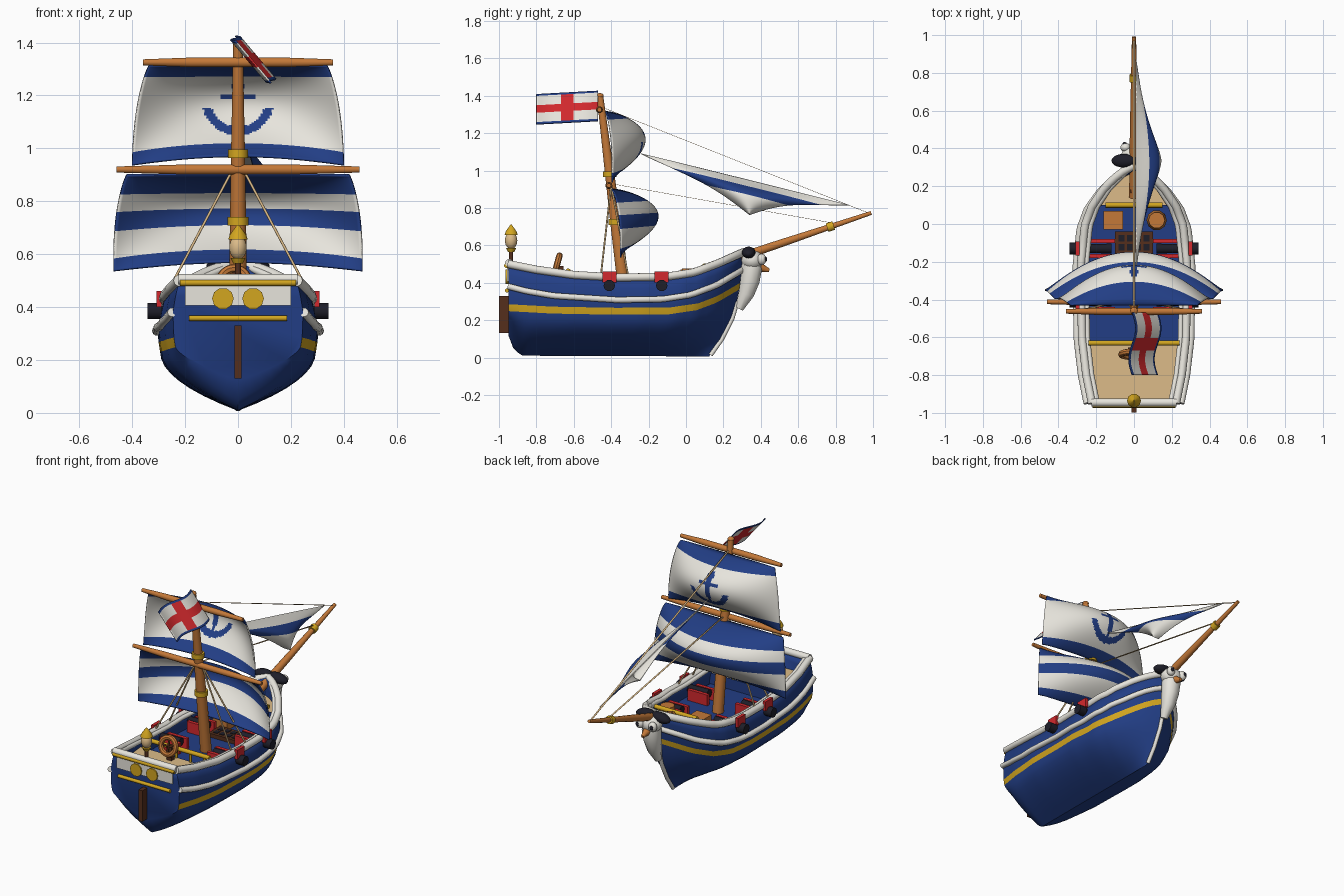
import bpy, bmesh, math
from mathutils import Vector

if "Cube" in bpy.data.objects:
    bpy.data.objects.remove(bpy.data.objects["Cube"])

def mat(name, c):
    m = bpy.data.materials.new(name)
    m.diffuse_color = (*c, 1)
    m.use_nodes = True
    m.node_tree.nodes["Principled BSDF"].inputs["Base Color"].default_value = m.diffuse_color
    return m

BLUE = mat("blue paint", (.016, .048, .235))
WHITE = mat("white", (.80, .78, .72))
GOLD = mat("gold", (.65, .38, .014))
WOOD = mat("orange wood", (.55, .19, .04))
BROWN = mat("dark brown", (.09, .028, .012))
RED = mat("red", (.65, .022, .026))
BLACK = mat("black", (.013, .013, .022))
TAN = mat("tan", (.72, .50, .25))

# ---------- helpers ----------
def finish(name, m, smooth=True):
    o = bpy.context.object
    o.name = name
    if m:
        o.data.materials.append(m)
    if smooth:
        bpy.ops.object.shade_smooth_by_angle(angle=math.radians(40))
    return o

def box(name, loc, size, m, rot=(0, 0, 0)):
    bpy.ops.mesh.primitive_cube_add(size=1, location=loc, rotation=rot)
    bpy.context.object.scale = size
    return finish(name, m, False)

def ball(name, loc, r, m, rot=(0, 0, 0)):
    bpy.ops.mesh.primitive_uv_sphere_add(segments=20, ring_count=12, radius=1, location=loc, rotation=rot)
    bpy.context.object.scale = r
    return finish(name, m)

def tube(name, pts, r, m):
    cu = bpy.data.curves.new(name, 'CURVE')
    cu.dimensions, cu.bevel_depth, cu.bevel_resolution, cu.use_fill_caps = '3D', 1, 3, True
    sp = cu.splines.new('POLY')
    sp.points.add(len(pts) - 1)
    for i, p in enumerate(pts):
        sp.points[i].co = (*p, 1)
        sp.points[i].radius = r[i] if isinstance(r, (list, tuple)) else r
    o = bpy.data.objects.new(name, cu)
    bpy.context.collection.objects.link(o)
    bpy.ops.object.select_all(action='DESELECT')
    o.select_set(True)
    bpy.context.view_layer.objects.active = o
    bpy.ops.object.convert(target='MESH')
    o = bpy.context.object
    o.data.materials.clear()
    return finish(name, m)

def grid(name, nu, nv, fn, mats, pick=None, thick=0, offset=0, cap=False):
    bm = bmesh.new()
    vs = [[bm.verts.new(fn(i / nu, j / nv)) for j in range(nv + 1)] for i in range(nu + 1)]
    for i in range(nu):
        for j in range(nv):
            f = bm.faces.new((vs[i][j], vs[i + 1][j], vs[i + 1][j + 1], vs[i][j + 1]))
            if pick:
                f.material_index = pick((i + .5) / nu, (j + .5) / nv, f.calc_center_median())
    if cap:
        bm.faces.new(vs[0])
    bmesh.ops.remove_doubles(bm, verts=bm.verts, dist=1e-5)
    bmesh.ops.recalc_face_normals(bm, faces=bm.faces)
    me = bpy.data.meshes.new(name)
    bm.to_mesh(me)
    bm.free()
    o = bpy.data.objects.new(name, me)
    bpy.context.collection.objects.link(o)
    for m in mats:
        me.materials.append(m)
    bpy.ops.object.select_all(action='DESELECT')
    o.select_set(True)
    bpy.context.view_layer.objects.active = o
    bpy.ops.object.shade_smooth_by_angle(angle=math.radians(40))
    if thick:
        s = o.modifiers.new("thickness", 'SOLIDIFY')
        s.thickness, s.offset = thick, offset
    return o

def interp(table, x):
    for (a, p), (b, q) in zip(table, table[1:]):
        if x <= b:
            return p + (q - p) * max(0, (x - a) / (b - a))
    return table[-1][1]

def lerp(a, b, t):
    return a + (b - a) * t

# ---------- hull ----------
BEAM = [(-.95, .222), (-.8, .252), (-.6, .275), (-.2, .28), (0, .26), (.1, .222), (.2, .152), (.27, .075), (.31, 0)]
SHEER = [(-.95, .50), (-.8, .47), (-.6, .442), (-.35, .428), (-.1, .432), (.05, .455), (.18, .505), (.31, .565)]
WALE = [(-.95, .38), (-.85, .355), (-.7, .33), (-.35, .308), (-.1, .312), (.05, .335), (.18, .385), (.31, .47)]
BAND = [(-.95, .285), (-.7, .272), (-.35, .266), (-.05, .268), (.1, .29), (.2, .33), (.31, .40)]
KEEL = [(-.95, .12), (-.92, .05), (-.87, .01), (.31, .006)]
STEM = [(0, .12), (.1, .19), (.21, .245), (.3, .272), (.45, .30), (.57, .31)]
R = 12

def hull_pt(s, k, side=1, out=0):
    y = -.95 + 1.26 * s
    b, top, w, keel, band = (interp(t, y) for t in (BEAM, SHEER, WALE, KEEL, BAND))
    bulge = .024 * min(1, b / .2)
    if k <= 8:
        t = k / 8
        power = lerp(1.45, 2.0, min(1, s / .08))
        z, x = lerp(keel, band - .037, t), (b + bulge * .6) * (1 - (1 - t) ** power)
    else:
        z = {9: band, 10: w, 11: (w + top) / 2, 12: top}[k]
        x = b + bulge * {9: .85, 10: 1, 11: .6, 12: 0}[k]
    return ((x + out * min(1, b / .1)) * side, -.95 + s * (interp(STEM, z) + .95), z)

def hull_fn(u, v):
    j = round(v * 2 * R) - R
    return hull_pt(u, abs(j), -1 if j < 0 else 1)

grid("hull", 42, 2 * R, hull_fn, [BLUE, GOLD],
     lambda u, v, c: int(8 < abs(v * 2 * R - R) < 9), .025, -1, True)
for sx in (-1, 1):
    path = [i / 42 for i in range(43)]
    tube("sheer_rail", [hull_pt(s, 12, sx) for s in path], .022, WHITE)
    tube("inner_rail", [hull_pt(s, 12, sx, -.028) for s in path[:-1]], .014, WHITE)
    tube("wale", [hull_pt(s, 10, sx, .004) for s in path], .017, WHITE)
tube("stern_rail", [(-.225, -.945, .505), (.225, -.945, .505)], .022, WHITE)
tube("stem_trim", [(0, interp(STEM, z) + .003, z) for z in (.013, .06, .1, .16, .21, .3)], .012, WHITE)

# ---------- decks ----------
def deck(name, y0, y1, z, m):
    grid(name, 16, 1, lambda u, v: ((v * 2 - 1) * (interp(BEAM, lerp(y0, y1, u)) - .008), lerp(y0, y1, u), z), [m])
deck("main_deck", -.64, .11, .33, BLUE)
deck("quarter_deck", -.94, -.63, .40, TAN)
deck("fore_deck", .1, .29, .46, TAN)
box("quarter_bulkhead", (0, -.63, .365), (.55, .012, .07), BLUE)
box("fore_bulkhead", (0, .1, .395), (.43, .012, .13), BLUE)
for y, w, z, base in ((-.63, .24, .462, .40), (.1, .15, .49, .46)):
    tube("deck_railing", [(-w, y, z), (w, y, z)], .014, GOLD)
    for i in range(-2, 3):
        tube("railing_post", [(i * w * .42, y, base), (i * w * .42, y, z)], .008, GOLD)

# ---------- stern decoration, rudder and lantern ----------
box("stern_panel", (0, -.953, .443), (.40, .008, .075), WHITE)
tube("stern_upper_bar", [(-.22, -.96, .492), (.22, -.96, .492)], .013, GOLD)
tube("stern_lower_bar", [(-.185, -.957, .358), (.185, -.957, .358)], .011, GOLD)
for sx in (-1, 1):
    tube("stern_disc", [(sx * .057, -.95, .432), (sx * .057, -.965, .432)], .041, GOLD)
box("rudder", (0, -.973, .23), (.028, .052, .20), BROWN)
tube("lantern_post", [(0, -.935, .5), (0, -.935, .57)], .011, BROWN)
tube("lantern_base", [(0, -.935, .565), (0, -.935, .585)], [.018, .028], GOLD)
ball("lantern_glass", (0, -.935, .625), (.033, .033, .045), TAN)
tube("lantern_cap", [(0, -.935, .655), (0, -.935, .675), (0, -.935, .71)], [.037, .03, .004], GOLD)

# ---------- steering wheel ----------
bpy.ops.mesh.primitive_torus_add(location=(-.015, -.69, .495), rotation=(math.radians(75), 0, 0),
                                 major_radius=.052, minor_radius=.017, major_segments=24, minor_segments=8)
finish("wheel_rim", WOOD)
for i in range(2):
    a = math.pi * i / 2
    d = Vector((math.cos(a) * .05, math.sin(a) * .013, math.sin(a) * .048))
    c = Vector((-.015, -.69, .495))
    tube("wheel_spoke", [c - d, c + d], .006, BROWN)
box("wheel_stand", (-.015, -.67, .44), (.035, .03, .1), BROWN)

# ---------- deck cargo ----------
box("hatch_frame", (0, -.1, .34), (.2, .12, .03), BROWN)
for i in range(4):
    for j in range(2):
        box("hatch_hole", (-.066 + i * .044, -.124 + j * .048, .356), (.03, .034, .004), BLACK)
box("crate", (-.11, .02, .40), (.105, .10, .14), WOOD)
tube("barrel", [(.12, .02, .33), (.12, .02, .40), (.12, .02, .475)], [.043, .054, .043], WOOD)
for sx in (-1, 1):
    for y in (-.41, -.13):
        tube("cannon_barrel", [(sx * .12, y, .385), (sx * .31, y, .385)], [.026, .022], BLACK)
        tube("cannon_muzzle", [(sx * .29, y, .385), (sx * .342, y, .385)], .031, BLACK)
        for d in (-.04, .04):
            box("cannon_carriage", (sx * .17, y + d, .365), (.14, .022, .07), RED)
        box("port_lid", (sx * .299, y, .43), (.02, .075, .06), RED)

# ---------- mast, yards and rigging ----------
def mast(z):
    return lerp(-.327, -.46, (z - .33) / 1.07)
tube("mast", [(0, mast(z), z) for z in (.33, .7, 1.0, 1.4)], [.034, .031, .026, .018], WOOD)
ball("mast_cap", (0, mast(1.4), 1.4), (.02, .02, .014), WOOD)
for z, r in ((.725, .04), (.98, .038)):
    tube("mast_band", [(0, mast(z), z - .016), (0, mast(z), z + .016)], r, GOLD)
for name, w, z in (("lower_yard", .46, .92), ("upper_yard", .36, 1.325)):
    y = mast(z) - .012
    tube(name, [(-w, y, z), (-w * .5, y, z), (w * .5, y, z), (w, y, z)], [.012, .019, .019, .012], WOOD)
for sx in (-1, 1):
    for y in (-.455, -.31):
        tube("shroud", [(sx * .02, mast(.92), .92), (sx * .275, y, .44)], .005, TAN)
# stays are flat ribbons
for name, y0, z0, y1, z1 in (("upper_stay", mast(1.34), 1.34, .97, .775), ("lower_stay", mast(.93), .93, .78, .72)):
    grid(name, 1, 1, lambda u, v: ((v - .5) * .011, lerp(y0, y1, u), lerp(z0, z1, u)), [TAN], None, .002)

# ---------- bowsprit ----------
tube("bowsprit", [(0, .14, .487), (0, .5, .608), (0, .99, .773)], [.026, .022, .011], WOOD)
tube("bowsprit_band", [(0, .755, .694), (0, .79, .706)], .025, GOLD)
box("bowsprit_block", (0, .2, .49), (.035, .07, .06), BROWN)

# ---------- sails ----------
def sail(name, wt, wb, zt, zb, yt, yb, depth, pick):
    def fn(u, v):
        x = u * 2 - 1
        belly = max(0, math.sin(math.pi * v ** .78)) ** .85
        return (x * (lerp(wt, wb, v) + .018 * belly), lerp(yt, yb, v) + depth * belly * (1 - .92 * x * x),
                lerp(zt, zb, v) + .035 * v * (1 - x * x))
    grid(name, 90, 60, fn, [WHITE, BLUE], pick, .008)

def anchor(u, v, c):
    x, z = abs(c.x), c.z
    arc = math.hypot(x, z - 1.185)
    return int(v < .11 or v > .86 or (x < .013 and 1.07 < z < 1.24) or (x < .07 and 1.19 < z < 1.207)
               or math.hypot(x, z - 1.238) < .022 or (.105 < arc < .138 and z < 1.15))

sail("upper_sail", .335, .40, 1.315, .935, -.43, -.395, .195, anchor)
sail("lower_sail", .42, .47, .90, .535, -.395, -.35, .225,
     lambda u, v, c: int(v < .2 or .38 < v < .58 or v > .86))

# triangular fore sail, bellied to one side, with hollow free edges
A, B, C = Vector((.01, -.24, 1.09)), Vector((.01, .87, .815)), Vector((.09, .34, .765))
def jib(u, v):
    p = A.lerp(B, u).lerp(C, v)
    p.x += .075 * math.sin(math.pi * v * .8) * math.sin(math.pi * u)
    p.z += .03 * math.sin(math.pi * v ** 1.4)
    return p
grid("jib_sail", 40, 40, jib, [WHITE, BLUE], lambda u, v, c: int(.28 < v < .6), .006)

# ---------- flag ----------
def flag(u, v):
    return (lerp(-.01, .125, v) + .018 * math.sin(u * 6.3), lerp(-.47, -.80, u), lerp(1.425, 1.265, v) - .018 * u)
grid("flag", 40, 32, flag, [WHITE, RED, BLUE],
     lambda u, v, c: 2 if v < .07 or v > .93 else int(abs(u - .5) < .11 or abs(v - .5) < .13), .006)

# ---------- bird figurehead ----------
tube("figurehead_body", [(0, .35, .54), (0, .352, .48), (0, .342, .41), (0, .322, .34), (0, .285, .26)],
     [.05, .058, .054, .044, .022], WHITE)
ball("figurehead_head", (0, .355, .52), (.07, .06, .055), WHITE)
for sx in (-1, 1):
    ball("figurehead_cap", (sx * .055, .335, .562), (.065, .036, .03), BLACK, (0, sx * .15, 0))
    ball("figurehead_eye", (sx * .045, .405, .525), (.027, .024, .03), WHITE)
    ball("figurehead_pupil", (sx * .05, .424, .526), (.012, .01, .014), BLACK)
tube("figurehead_beak", [(0, .39, .485), (0, .445, .465)], [.028, .01], WOOD)
